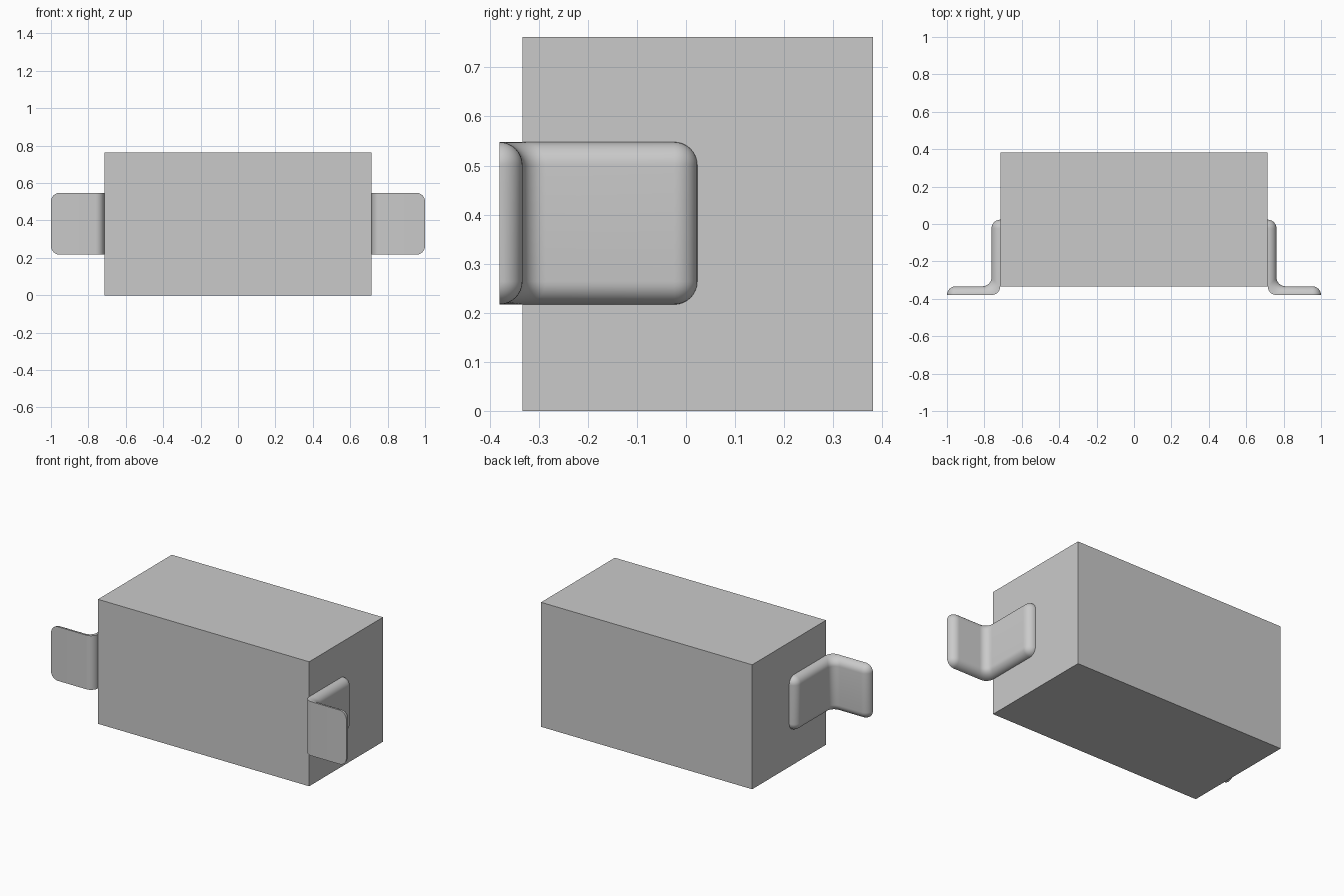
import bpy, bmesh
from math import sin, cos, pi
from mathutils import Vector

cube = bpy.data.objects.get("Cube")
if cube:
    bpy.data.objects.remove(cube, do_unlink=True)

grey = bpy.data.materials.new("light grey")
grey.use_nodes = True
grey.diffuse_color = (0.59, 0.59, 0.59, 1)
grey.node_tree.nodes["Principled BSDF"].inputs["Base Color"].default_value = grey.diffuse_color

HALF_X, FRONT, BACK, TOP = 0.715, -0.333, 0.381, 0.762
T = 0.047                                 # tab thickness and every rounding radius
Z_LOW, Z_HIGH = 0.217, 0.548              # tab height range
Y_END, X_END = 0.023, 1.0                 # tab ends
STEPS = 8
QUARTER = [i / STEPS * pi / 2 for i in range(STEPS + 1)]


def finish(name, bm):
    bmesh.ops.recalc_face_normals(bm, faces=bm.faces)
    mesh = bpy.data.meshes.new(name)
    bm.to_mesh(mesh)
    bm.free()
    mesh.materials.append(grey)
    obj = bpy.data.objects.new(name, mesh)
    bpy.context.collection.objects.link(obj)
    return obj


# Main block
bm = bmesh.new()
bmesh.ops.create_cube(bm, size=1)
bmesh.ops.scale(bm, vec=(2 * HALF_X, BACK - FRONT, TOP), verts=bm.verts)
bmesh.ops.translate(bm, vec=(0, (BACK + FRONT) / 2, TOP / 2), verts=bm.verts)
finish("body", bm)


def stations():
    """Flat-side point, domed-side point and edge radius along the bent tab."""
    flat_y = FRONT - T
    result = []
    # Rounded end against the block
    for a in QUARTER:
        y = Y_END - T * (1 - cos(a))
        result.append((Vector((HALF_X, y)), Vector((HALF_X + T, y)), T * sin(a)))
    # Bend outward
    outer = Vector((HALF_X + T, FRONT))
    inner = Vector((HALF_X + 2 * T, FRONT + T))
    for a in QUARTER:
        d = Vector((-cos(a), -sin(a))) * T
        result.append((outer + d, inner + d, T))
    # Rounded free end
    for a in reversed(QUARTER):
        x = X_END - T * (1 - cos(a))
        result.append((Vector((x, flat_y)), Vector((x, FRONT)), T * sin(a)))
    return result


def mounting_tab(name, side):
    bm = bmesh.new()
    rings = []
    for flat, dome, radius in stations():
        # Flat-backed section with two quarter-round edges
        section = [(Z_LOW + T - radius * cos(a), radius * sin(a) / T) for a in QUARTER]
        section += [(Z_HIGH - T + radius * cos(a), radius * sin(a) / T)
                    for a in reversed(QUARTER)]
        ring = []
        for z, h in section:
            p = flat.lerp(dome, h)
            ring.append(bm.verts.new((side * p.x, p.y, z)))
        rings.append(ring)
    for r0, r1 in zip(rings, rings[1:]):
        for i in range(len(r0)):
            j = (i + 1) % len(r0)
            bm.faces.new((r0[i], r0[j], r1[j], r1[i]))
    bmesh.ops.remove_doubles(bm, verts=bm.verts, dist=0.0001)
    tab = finish(name, bm)
    bpy.ops.object.select_all(action="DESELECT")
    tab.select_set(True)
    bpy.context.view_layer.objects.active = tab
    bpy.ops.object.shade_smooth_by_angle(angle=0.6)


mounting_tab("left_mounting_tab", 1)
mounting_tab("right_mounting_tab", -1)
